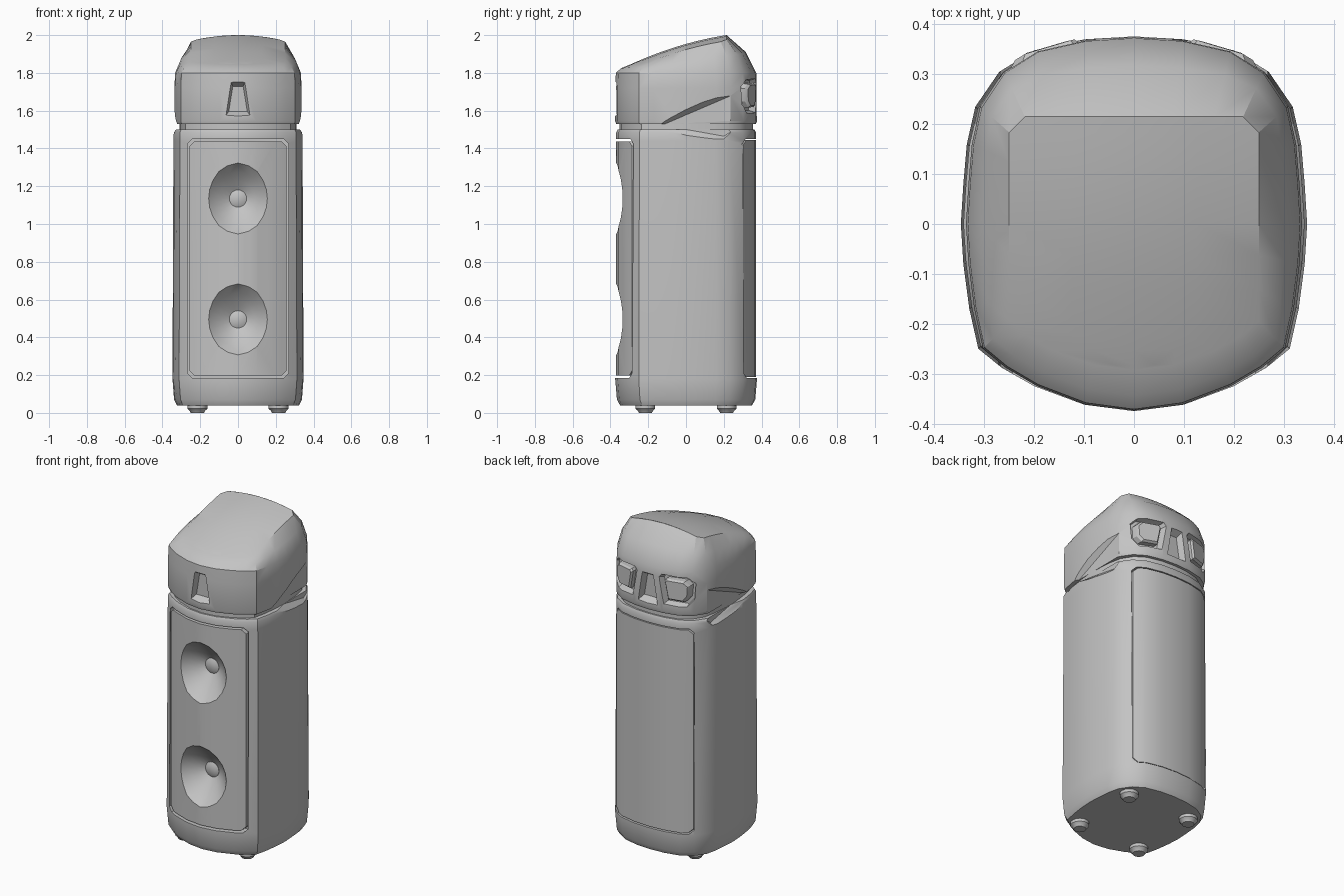
import bpy, bmesh, math
from mathutils import Vector

if "Cube" in bpy.data.objects:
    bpy.data.objects.remove(bpy.data.objects["Cube"], do_unlink=True)

grey = bpy.data.materials.new("plain_grey")
grey.use_nodes = True
grey.diffuse_color = (0.55, 0.55, 0.55, 1)
grey.node_tree.nodes["Principled BSDF"].inputs["Base Color"].default_value = (0.55, 0.55, 0.55, 1)

# Plan outline of the cabinet: right half from front to back, then mirrored
HALF = [(0, -.375), (.1, -.362), (.2, -.325), (.265, -.288), (.312, -.25), (.33, -.17),
        (.342, -.08), (.347, 0), (.342, .08), (.335, .16), (.318, .235),
        (.27, .305), (.2, .348), (.1, .37), (0, .376)]
OUTLINE = HALF + [(-x, y) for x, y in HALF[-2:0:-1]]


def back_y(x):
    """Depth of the rear surface at a given width."""
    pts = HALF[:9:-1]
    for (x0, y0), (x1, y1) in zip(pts, pts[1:]):
        if x0 <= abs(x) <= x1:
            return y0 + (y1 - y0) * (abs(x) - x0) / (x1 - x0)
    return pts[-1][1]


def loft(name, rings, cap_end=True):
    """Skin a stack of closed rings."""
    bm = bmesh.new()
    rows = [[bm.verts.new(p) for p in ring] for ring in rings]
    n = len(rows[0])
    for a, b in zip(rows, rows[1:]):
        for i in range(n):
            j = (i + 1) % n
            bm.faces.new((a[i], a[j], b[j], b[i]))
    bm.faces.new(rows[0][::-1])
    if cap_end:
        bm.faces.new(rows[-1])
    bmesh.ops.remove_doubles(bm, verts=bm.verts[:], dist=1e-5)
    bmesh.ops.recalc_face_normals(bm, faces=bm.faces[:])
    mesh = bpy.data.meshes.new(name)
    bm.to_mesh(mesh)
    bm.free()
    mesh.materials.append(grey)
    ob = bpy.data.objects.new(name, mesh)
    bpy.context.collection.objects.link(ob)
    return ob


def level(z, sx, sy):
    return [(x * sx, y * sy, z) for x, y in OUTLINE]


def box(x, y0, y1, z0, z1, r=.025):
    """Rounded-corner slab running along y."""
    c = [(x - r, z0), (x, z0 + r), (x, z1 - r), (x - r, z1)]
    c += [(-a, b) for a, b in c[::-1]]
    return loft("slab", [[(a, y, b) for a, b in c] for y in (y0, y1)])


def boolean(ob, tool, op="DIFFERENCE"):
    mod = ob.modifiers.new("cut", "BOOLEAN")
    mod.object, mod.operation, mod.solver = tool, op, "EXACT"
    bpy.context.view_layer.update()
    graph = bpy.context.evaluated_depsgraph_get()
    mesh = bpy.data.meshes.new_from_object(ob.evaluated_get(graph))
    ob.modifiers.clear()
    ob.data = mesh
    bpy.data.objects.remove(tool, do_unlink=True)


def shrink(poly, k):
    cx = sum(p[0] for p in poly) / len(poly)
    cz = sum(p[1] for p in poly) / len(poly)
    return [(cx + (x - cx) * k, cz + (z - cz) * k) for x, z in poly]


# Main cabinet
body = loft("cabinet", [level(z, s, s) for z, s in
            ((.04, .93), (.07, .975), (.18, 1), (1.44, .985), (1.485, .985), (1.5, .965))])
boolean(body, box(.268, -.5, -.24, .185, 1.45))
boolean(body, box(.268, .25, .5, .185, 1.45))


# Front and back panels sit in the pockets with a thin gap around them
def panel(name, y0, y1, scale, gap):
    ob = loft(name, [level(z, scale, scale) for z in (.1, 1.48)])
    boolean(ob, box(.268 - gap, y0, y1, .185 + gap, 1.45 - gap), "INTERSECT")
    return ob


front = panel("front_panel", -.5, -.2, .985, .012)
back = panel("back_panel", .2, .5, .985, .006)


# Two speaker dishes with a small dust cap
def disc(r, y, zc, n=20):
    return [(r * math.cos(math.tau * i / n), y, zc + r * math.sin(math.tau * i / n)) for i in range(n)]


for zc in (1.135, .495):
    boolean(front, loft("dish", [disc(r, y, zc) for r, y in
                       ((.2, -.39), (.185, -.365), (.14, -.32), (.09, -.278), (.045, -.25))]))
    loft("dust_cap", [disc(r, y, zc) for r, y in ((.046, -.235), (.046, -.252), (.025, -.262))])

# Recessed neck between cabinet and head
loft("neck", [level(z, .89, .94) for z in (1.46, 1.58)])


# Head with sloping crowned top
def plate_z(x, y):
    t = (y + .3) / .515
    return 1.812 + .158 * t + .08 * t * (1 - t) + .03 * (1 - (x / .25) ** 2)


def plate(k):
    ring = []
    for x, y in OUTLINE:
        px = max(-.25, min(.25, x * .81)) * k
        py = min(.215, y * .78)
        ring.append((px, py, plate_z(px, py)))
    return ring


shoulder = level(1.8, .96, .99)
rim = [(a[0] + (b[0] - a[0]) * .35, a[1] + (b[1] - a[1]) * .35, a[2] + (b[2] - a[2]) * .55)
       for a, b in zip(shoulder, plate(1))]
head = loft("head", [level(1.53, .96, .985), level(1.545, .97, 1), level(1.72, .97, 1),
                     shoulder, rim, plate(1), plate(.5), plate(0)], cap_end=False)

# Tapered wedge recess on each side, across head and cabinet
wide = [(-.2, 1.52), (.27, 1.75), (.31, 1.5), (.2, 1.415), (-.17, 1.495)]
deep = [(-.11, 1.53), (.24, 1.68), (.29, 1.52), (.2, 1.465), (-.08, 1.515)]
for side in (1, -1):
    for ob in (head, body):
        boolean(ob, loft("wedge", [[(side * .308, y, z) for y, z in deep],
                                   [(side * .352, y, z) for y, z in wide],
                                   [(side * .4, y, z) for y, z in wide]]))

# Trapezoid notches, front and back
notch = [(-.068, 1.57), (.068, 1.57), (.038, 1.755), (-.038, 1.755)]
for s in (-1, 1):
    boolean(head, loft("notch", [[(x, s * y, z) for x, z in shrink(notch, k)]
                                 for y, k in ((.335, .72), (.377, 1), (.45, 1))]))

# Rear side windows, each with a raised block inside
window = [(.105, 1.59), (.075, 1.75), (.09, 1.77), (.24, 1.765), (.275, 1.73),
          (.27, 1.63), (.235, 1.585)]
for s in (1, -1):
    def layer(k, off):
        return [(s * x, back_y(x) + off, z) for x, z in shrink(window, k)]
    boolean(head, loft("opening", [layer(.88, -.035), layer(1, 0), layer(1, .06)]))
    loft("rear_block_" + ("left" if s > 0 else "right"),
         [layer(.72, -.06), layer(.7, -.008), layer(.6, .004)])

# Four feet
for sx in (-1, 1):
    for sy in (-1, 1):
        rings = [[(sx * .215 + x, sy * .215 + y, z) for x, _, y in disc(r, 0, 0, 14)]
                 for z, r in ((0, .035), (.012, .042), (.022, .053), (.05, .053))]
        loft("foot", rings)

# Smooth shading with crisp edges
bpy.ops.object.select_all(action="DESELECT")
for ob in bpy.context.collection.objects:
    if ob.type == "MESH" and grey.name in ob.data.materials:
        ob.select_set(True)
        bpy.context.view_layer.objects.active = ob
bpy.ops.object.shade_smooth_by_angle(angle=math.radians(28))
